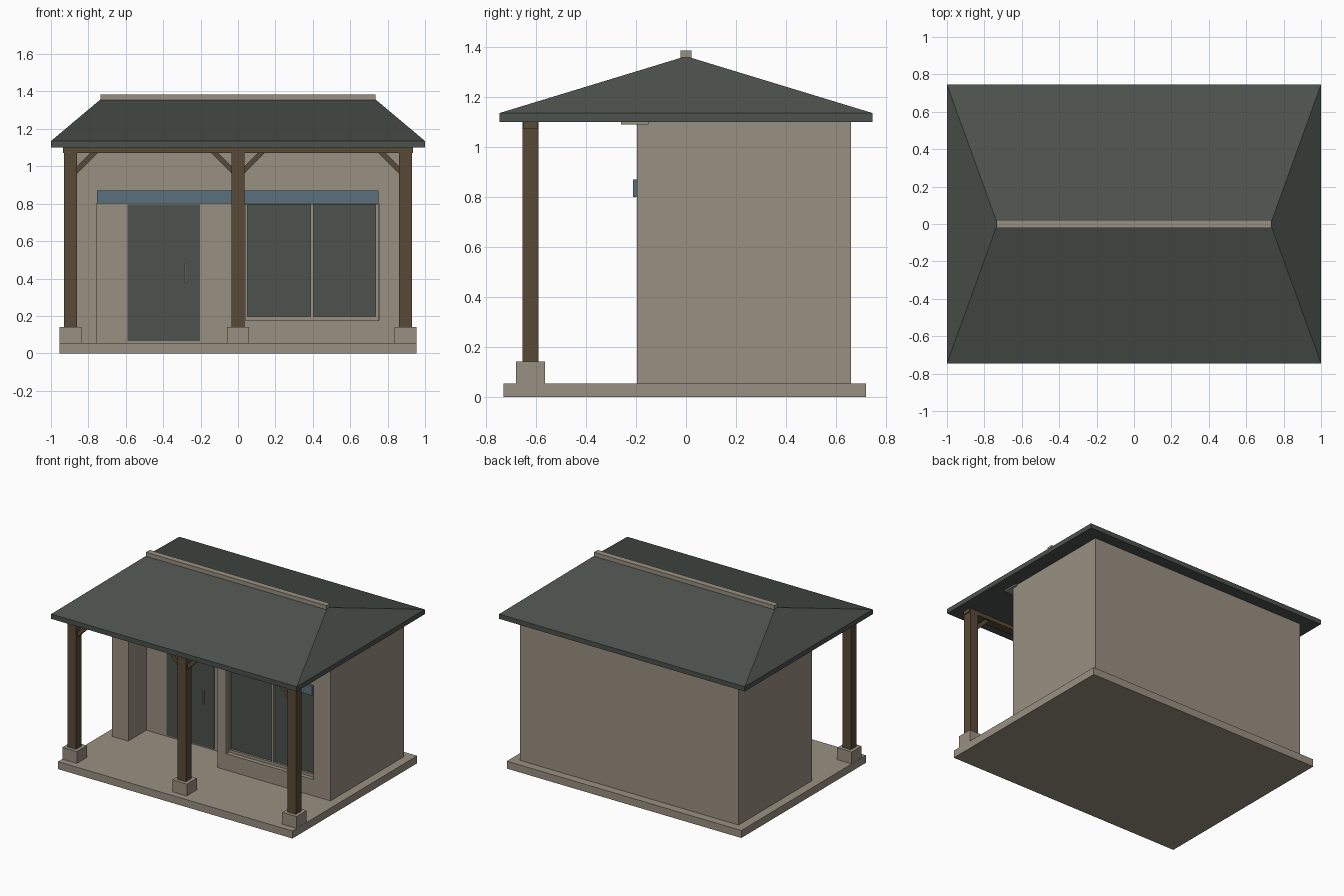
import bpy, bmesh, math
from mathutils import Matrix

if "Cube" in bpy.data.objects:
    bpy.data.objects.remove(bpy.data.objects["Cube"])


def material(name, rgb):
    lin = [((c / 255 + 0.055) / 1.055) ** 2.4 for c in rgb]
    m = bpy.data.materials.new(name)
    m.diffuse_color = (*lin, 1)
    m.use_nodes = True
    m.node_tree.nodes["Principled BSDF"].inputs["Base Color"].default_value = m.diffuse_color
    return m


STONE = material("warm_stone", (153, 144, 129))
DARK = material("dark_slate", (76, 82, 77))
WOOD = material("brown_timber", (89, 74, 54))
BLUE = material("blue_paint", (90, 112, 125))


def finish(name, bm, mat):
    bmesh.ops.recalc_face_normals(bm, faces=bm.faces)
    me = bpy.data.meshes.new(name)
    bm.to_mesh(me)
    bm.free()
    ob = bpy.data.objects.new(name, me)
    bpy.context.collection.objects.link(ob)
    if mat:
        me.materials.append(mat)
    return ob


def box(name, x, y, z, mat, tilt=0):
    """Box from (min, max) ranges, optionally tilted about the y axis."""
    size = [b - a for a, b in (x, y, z)]
    mid = [(a + b) / 2 for a, b in (x, y, z)]
    bm = bmesh.new()
    bmesh.ops.create_cube(bm, size=1)
    bmesh.ops.scale(bm, vec=size, verts=bm.verts)
    bmesh.ops.rotate(bm, matrix=Matrix.Rotation(tilt, 3, 'Y'), verts=bm.verts)
    bmesh.ops.translate(bm, vec=mid, verts=bm.verts)
    return finish(name, bm, mat)


# Floor slab and house body
box("floor_slab", (-0.955, 0.955), (-0.73, 0.72), (0, 0.055), STONE)
body = box("house_walls", (-0.89, 0.89), (-0.195, 0.66), (0.055, 1.1), STONE)

# Openings cut into the front: door porch and window
for name, x, y1, z0 in (("porch_cutter", (-0.757, -0.03), 0.015, 0.0),
                        ("window_cutter", (0.04, 0.753), -0.14, 0.175)):
    cutter = box(name, x, (-0.3, y1), (z0, 0.8), None)
    cutter.hide_render = True
    cutter.hide_set(True)
    mod = body.modifiers.new(name, 'BOOLEAN')
    mod.operation = 'DIFFERENCE'
    mod.solver = 'EXACT'
    mod.object = cutter

# Door and handle
box("door", (-0.59, -0.202), (0.008, 0.016), (0.065, 0.797), DARK)
box("door_handle", (-0.285, -0.277), (-0.008, 0.009), (0.38, 0.48), STONE)

# Window panes and frame bars
for i, x in enumerate(((0.05, 0.39), (0.402, 0.737))):
    box(f"window_pane_{i + 1}", x, (-0.149, -0.141), (0.195, 0.799), DARK)
for name, x in (("left", (0.041, 0.051)), ("middle", (0.388, 0.404)),
                ("right", (0.736, 0.752))):
    box(f"window_frame_{name}", x, (-0.165, -0.141), (0.176, 0.799), STONE)
box("window_frame_bottom", (0.05, 0.74), (-0.165, -0.141), (0.176, 0.196), STONE)

# Blue band over the openings, beam at the top of the wall
box("blue_lintel", (-0.755, 0.752), (-0.212, -0.19), (0.8, 0.87), BLUE)
box("wall_top_beam", (-0.905, 0.905), (-0.26, -0.15), (1.09, 1.105), STONE)

# Porch posts with stone footings and angled braces
PY = -0.622
for label, px, sides in (("left", -0.895, (1,)), ("middle", 0, (-1, 1)),
                         ("right", 0.895, (-1,))):
    box(f"{label}_footing", (px - 0.059, px + 0.059), (PY - 0.058, PY + 0.058),
        (0.055, 0.142), STONE)
    box(f"{label}_post", (px - 0.034, px + 0.034), (PY - 0.032, PY + 0.032),
        (0.142, 1.1), WOOD)
    for s in sides:
        cx, cz = px + s * 0.078, 1.025
        box(f"{label}_brace", (cx - 0.08, cx + 0.08), (PY - 0.016, PY + 0.016),
            (cz - 0.014, cz + 0.014), WOOD, tilt=-s * math.pi / 4)
box("porch_beam", (-0.935, 0.935), (PY - 0.03, PY + 0.03), (1.072, 1.1), WOOD)

# Hipped roof: eave box whose top is raised to a ridge
bm = bmesh.new()
corners = ((-1, -1), (1, -1), (1, 1), (-1, 1))
low, eave = [[bm.verts.new((x, 0.745 * y, z)) for x, y in corners]
             for z in (1.1, 1.135)]
left, right = [bm.verts.new((x, 0, 1.362)) for x in (-0.73, 0.73)]
bm.faces.new(low)
for i in range(4):
    j = (i + 1) % 4
    bm.faces.new((low[i], low[j], eave[j], eave[i]))
bm.faces.new((eave[0], eave[1], right, left))
bm.faces.new((eave[1], eave[2], right))
bm.faces.new((eave[2], eave[3], left, right))
bm.faces.new((eave[3], eave[0], left))
finish("hipped_roof", bm, DARK)
box("ridge_cap", (-0.735, 0.735), (-0.022, 0.022), (1.352, 1.385), STONE)
